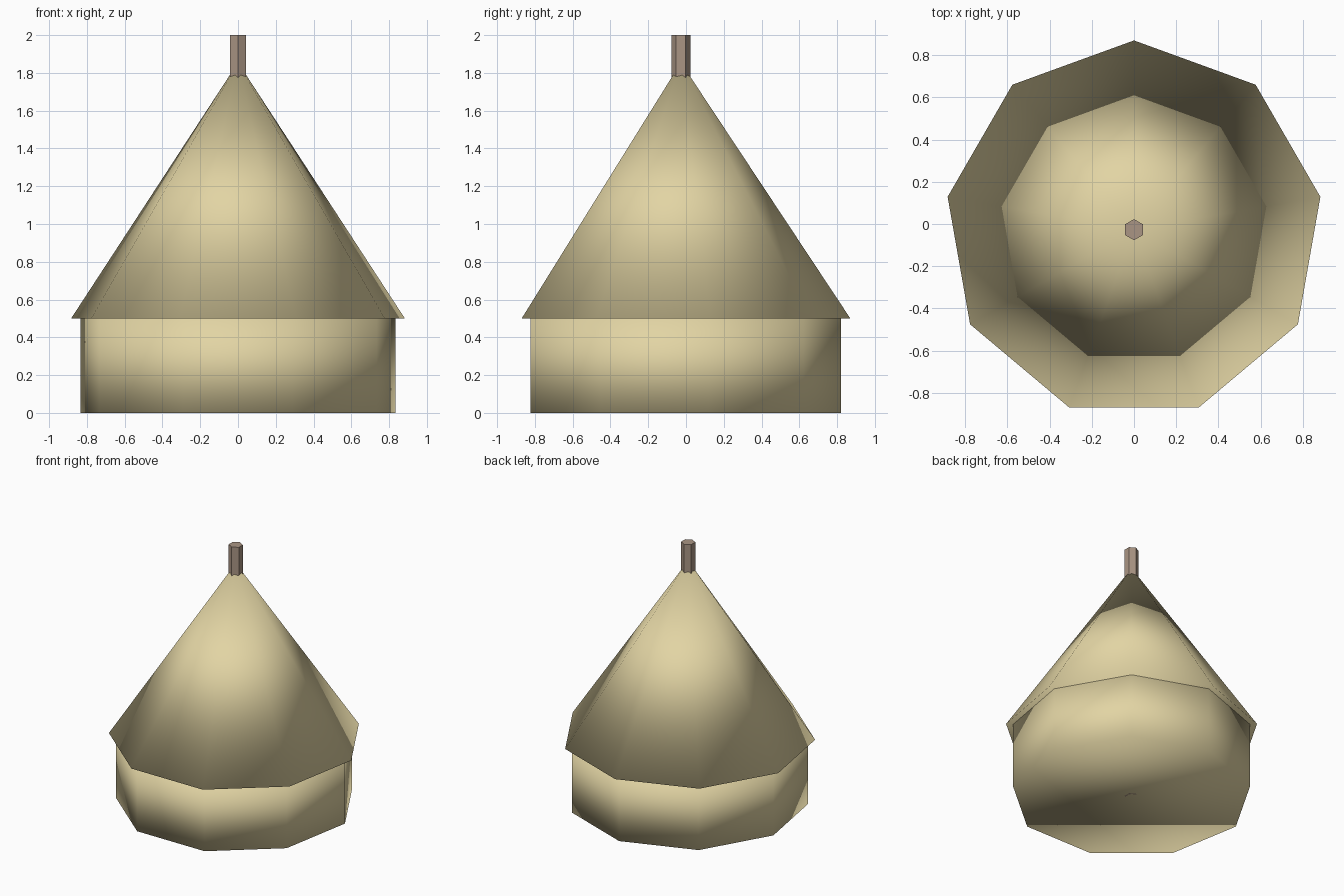
import bpy

if "Cube" in bpy.data.objects:
    bpy.data.objects.remove(bpy.data.objects["Cube"])

CENTRE_Y = -0.027  # offset that centres the nine-sided plan on y = 0


def material(name, colour):
    mat = bpy.data.materials.new(name)
    mat.diffuse_color = (*colour, 1.0)
    mat.use_nodes = True
    mat.node_tree.nodes["Principled BSDF"].inputs["Base Color"].default_value = mat.diffuse_color
    return mat


def prism(name, sides, r_bottom, r_top, z0, z1, mat, smooth):
    """Upright cylinder or cone with capped ends, first corner towards +y."""
    bpy.ops.mesh.primitive_cone_add(
        vertices=sides, radius1=r_bottom, radius2=r_top, depth=z1 - z0,
        location=(0, CENTRE_Y, (z0 + z1) / 2))
    obj = bpy.context.object
    obj.name = name
    obj.data.materials.append(mat)
    if smooth:
        bpy.ops.object.shade_smooth()
    else:
        bpy.ops.object.shade_flat()
    return obj


straw = material("straw", (0.76, 0.66, 0.37))
wood = material("wood", (0.40, 0.30, 0.23))

# Low nine-sided wall, smooth shaded over all edges
prism("wall", 9, 0.848, 0.848, 0.0, 0.5, straw, True)

# Pointed nine-sided roof with a closed underside
prism("roof", 9, 0.897, 0.0, 0.5, 1.855, straw, True)

# Six-sided centre pole, from the floor up through the roof tip
prism("centre_pole", 6, 0.05, 0.05, 0.0, 2.0, wood, False)
